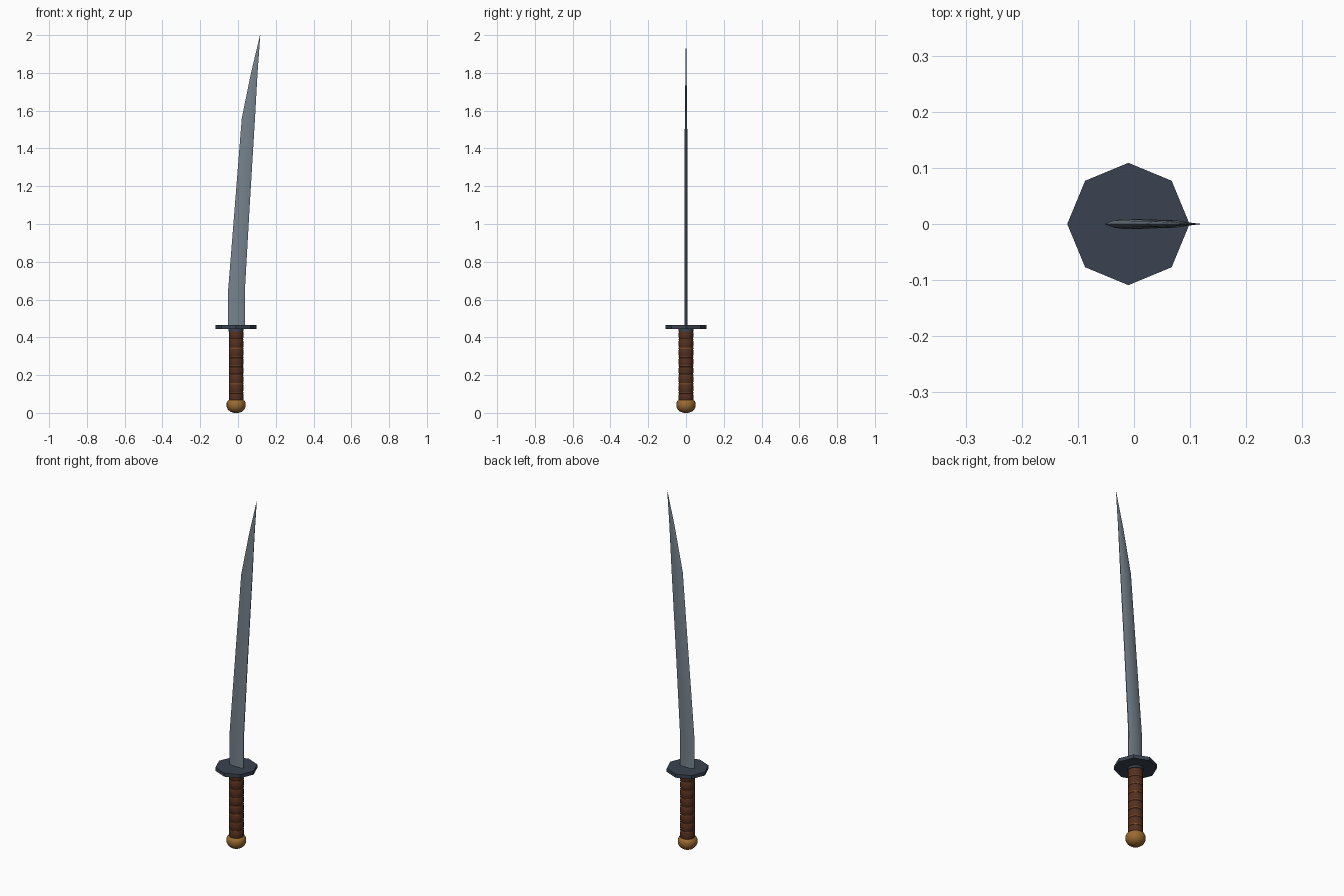
import bpy, bmesh, math

if "Cube" in bpy.data.objects:
    bpy.data.objects.remove(bpy.data.objects["Cube"])

CX = -0.01  # axis of hilt


def material(name, hexcol):
    lin = []
    for i in (0, 2, 4):
        c = int(hexcol[i:i + 2], 16) / 255
        lin.append(c / 12.92 if c <= 0.04045 else ((c + 0.055) / 1.055) ** 2.4)
    m = bpy.data.materials.new(name)
    m.diffuse_color = (*lin, 1)
    m.use_nodes = True
    m.node_tree.nodes["Principled BSDF"].inputs["Base Color"].default_value = m.diffuse_color
    return m


STEEL = material("blade steel", "75828c")
IRON = material("dark iron", "3a4250")
LEATHER = material("brown leather", "54301e")
CORD = material("tan cord", "7a4a28")
BRASS = material("aged brass", "9a6a30")


def finish(name, bm, mat, smooth=None):
    bmesh.ops.remove_doubles(bm, verts=bm.verts, dist=1e-5)
    bmesh.ops.recalc_face_normals(bm, faces=bm.faces)
    me = bpy.data.meshes.new(name)
    bm.to_mesh(me)
    bm.free()
    me.materials.append(mat)
    ob = bpy.data.objects.new(name, me)
    bpy.context.collection.objects.link(ob)
    if smooth:
        bpy.ops.object.select_all(action='DESELECT')
        ob.select_set(True)
        bpy.context.view_layer.objects.active = ob
        bpy.ops.object.shade_smooth_by_angle(angle=math.radians(smooth))
    return ob


def loft(name, rings, mat, smooth=None):
    """Skin a list of equal-length closed rings and cap both ends."""
    bm = bmesh.new()
    vs = [[bm.verts.new(p) for p in r] for r in rings]
    n = len(vs[0])
    for a, b in zip(vs, vs[1:]):
        for i in range(n):
            j = (i + 1) % n
            bm.faces.new((a[i], a[j], b[j], b[i]))
    bm.faces.new(vs[0][::-1])
    bm.faces.new(vs[-1])
    return finish(name, bm, mat, smooth)


def lathe(name, profile, sides, mat, smooth=None):
    rings = [[(CX + r * math.cos(2 * math.pi * i / sides),
               r * math.sin(2 * math.pi * i / sides), z) for i in range(sides)]
             for r, z in profile]
    return loft(name, rings, mat, smooth)


# Blade: bevelled section (cutting edge left, spine right)
def section(left, right, t, z):
    w = right - left
    pts = [(0, 0), (0.2, 0.75), (0.42, 1), (0.78, 1), (1, 0.25)]
    upper = [(left + w * u, t * v, z) for u, v in pts]
    lower = [(x, -y, z) for x, y, z in reversed(upper[1:])]
    return upper + lower


loft("blade", [section(-0.053, 0.037, 0.009, 0.455),
               section(-0.053, 0.036, 0.009, 0.64),
               section(-0.018, 0.061, 0.0075, 1.08),
               section(0.020, 0.090, 0.0065, 1.56),
               section(0.069, 0.1035, 0.003, 1.80),
               section(0.1165, 0.118, 0.0004, 2.0)], STEEL, 40)

# Guard: flat octagonal plate
lathe("guard", [(0.109, 0.444), (0.109, 0.464)], 8, IRON)
lathe("guard_collar", [(0.040, 0.432), (0.040, 0.446)], 16, IRON, 40)

# Grip: slightly bulging leather bands
bands, z0, z1 = 8, 0.06, 0.436
step = (z1 - z0) / bands
profile = []
for k in range(bands):
    z = z0 + k * step
    profile += [(0.035, z + 0.0005), (0.0385, z + step * 0.2),
                (0.0385, z + step * 0.8), (0.035, z + step - 0.0005)]
lathe("grip", profile, 16, LEATHER, 40)

# Cord rings lying in the grooves
for k in range(1, bands):
    z = z0 + k * step
    lathe(f"grip_cord_{k}", [(0.034, z - 0.005), (0.0385, z - 0.003),
                             (0.0385, z + 0.003), (0.034, z + 0.005)],
          16, CORD, 40)

# Pommel: squashed ball with flat top
lathe("pommel", [(0.012, 0.0), (0.030, 0.006), (0.044, 0.018), (0.051, 0.034),
                 (0.051, 0.052), (0.046, 0.063), (0.036, 0.070)],
      16, BRASS, 40)
